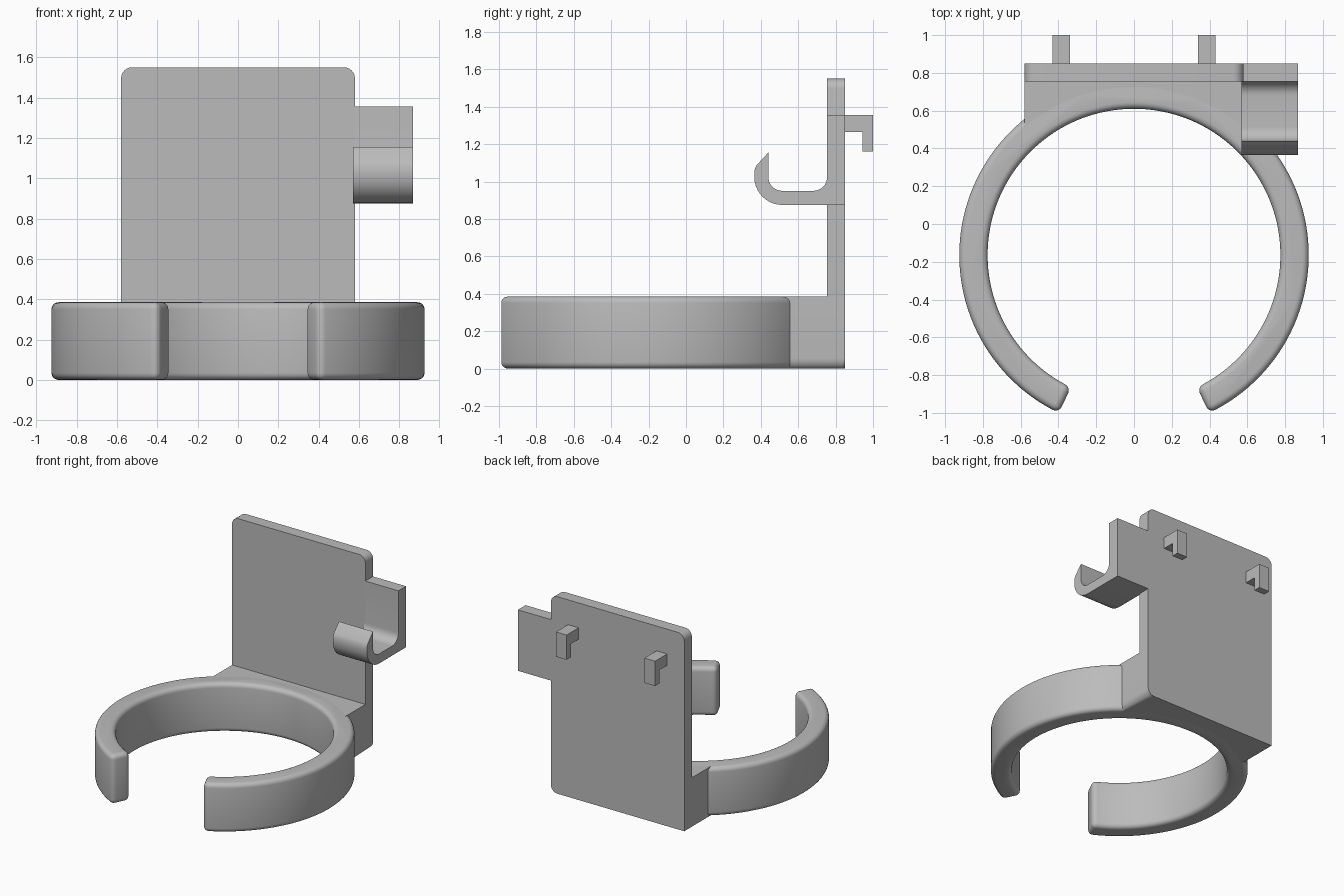
import bpy, bmesh
from math import sin, cos, pi, radians, asin

cube = bpy.data.objects.get("Cube")
if cube:
    bpy.data.objects.remove(cube, do_unlink=True)

grey = bpy.data.materials.new("plain grey")
grey.use_nodes = True
colour = (0.5, 0.5, 0.5, 1)
grey.diffuse_color = colour
grey.node_tree.nodes["Principled BSDF"].inputs["Base Color"].default_value = colour

RING_Y, R_OUT, R_IN, RING_H = -0.165, 0.925, 0.775, 0.385
HALF_W, BACK, FRONT, TOP = 0.58, 0.85, 0.755, 1.55


def arc(cx, cy, r, start, end, n):
    """Points on an arc, angles in degrees."""
    angles = [radians(start + (end - start) * i / n) for i in range(n + 1)]
    return [(cx + r * cos(a), cy + r * sin(a)) for a in angles]


def prism(name, outline, axis, low, high, rounded=None, bevel=0):
    """Extrude an outline along an axis; rounded picks edges to fillet."""
    place = {"x": lambda p, t: (t, p[0], p[1]),
             "y": lambda p, t: (p[0], t, p[1]),
             "z": lambda p, t: (p[0], p[1], t)}[axis]
    bm = bmesh.new()
    face = bm.faces.new([bm.verts.new(place(p, low)) for p in outline])
    ext = bmesh.ops.extrude_face_region(bm, geom=[face], use_keep_orig=True)
    for v in ext["geom"]:
        if isinstance(v, bmesh.types.BMVert):
            v.co["xyz".index(axis)] = high
    bmesh.ops.recalc_face_normals(bm, faces=bm.faces[:])
    if rounded:
        picked = [e for e in bm.edges if all(rounded(v.co) for v in e.verts)]
        bmesh.ops.bevel(bm, geom=picked, offset=0.055, segments=6,
                        profile=0.5, affect="EDGES")
    mesh = bpy.data.meshes.new(name)
    bm.to_mesh(mesh)
    bm.free()
    mesh.materials.append(grey)
    obj = bpy.data.objects.new(name, mesh)
    bpy.context.collection.objects.link(obj)
    bpy.ops.object.select_all(action="DESELECT")
    obj.select_set(True)
    bpy.context.view_layer.objects.active = obj
    if bevel:
        mod = obj.modifiers.new("round edges", "BEVEL")
        mod.width, mod.segments = bevel, 5
        mod.limit_method, mod.angle_limit = "ANGLE", radians(30)
        bpy.ops.object.modifier_apply(modifier=mod.name)
    bpy.ops.object.shade_smooth_by_angle(angle=radians(30))
    return obj


# Open ring with softened edges
gap = 25.5
ring = (arc(0, RING_Y, R_OUT, gap - 90, 270 - gap, 120)
        + arc(0, RING_Y, R_IN, 270 - gap, gap - 90, 120))
prism("cup_ring", ring, "z", 0, RING_H, bevel=0.035)

# Block joining the ring to the plate, its front edge hidden in the ring
r = 0.885
side = 90 - asin(HALF_W / r) * 180 / pi
block = [(HALF_W, BACK - 0.01), (-HALF_W, BACK - 0.01)]
block += arc(0, RING_Y, r, 180 - side, side, 40)
prism("ring_block", block, "z", 0, RING_H,
      rounded=lambda c: c.x > HALF_W - 0.001 and c.z < 0.001)

# Upright back plate, with three rounded corners
rc = 0.055
plate = [(-HALF_W, 0)]
plate += arc(HALF_W - rc, rc, rc, -90, 0, 6)
plate += arc(HALF_W - rc, TOP - rc, rc, 0, 90, 6)
plate += arc(rc - HALF_W, TOP - rc, rc, 90, 180, 6)
prism("back_plate", plate, "y", FRONT, BACK)

# Side arm that curls forward into a hook
hook = [(BACK, 1.355), (BACK, 0.875)]
hook += arc(0.515, 1.025, 0.15, 270, 180, 10)
hook += [(0.365, 1.06), (0.378, 1.088), (0.44, 1.155)]
hook += arc(0.515, 1.025, 0.075, 180, 270, 8)
hook += arc(0.68, 1.025, 0.075, 270, 360, 8)
hook += [(FRONT, 1.355)]
prism("side_hook", hook, "x", HALF_W - 0.01, 0.867)

# Pair of hanging clips on the back
clip = [(BACK - 0.01, 1.355), (1, 1.355), (1, 1.16),
        (0.945, 1.16), (0.945, 1.265), (BACK - 0.01, 1.265)]
for name, x in (("left_clip", 0.385), ("right_clip", -0.385)):
    prism(name, clip, "x", x - 0.046, x + 0.046)
